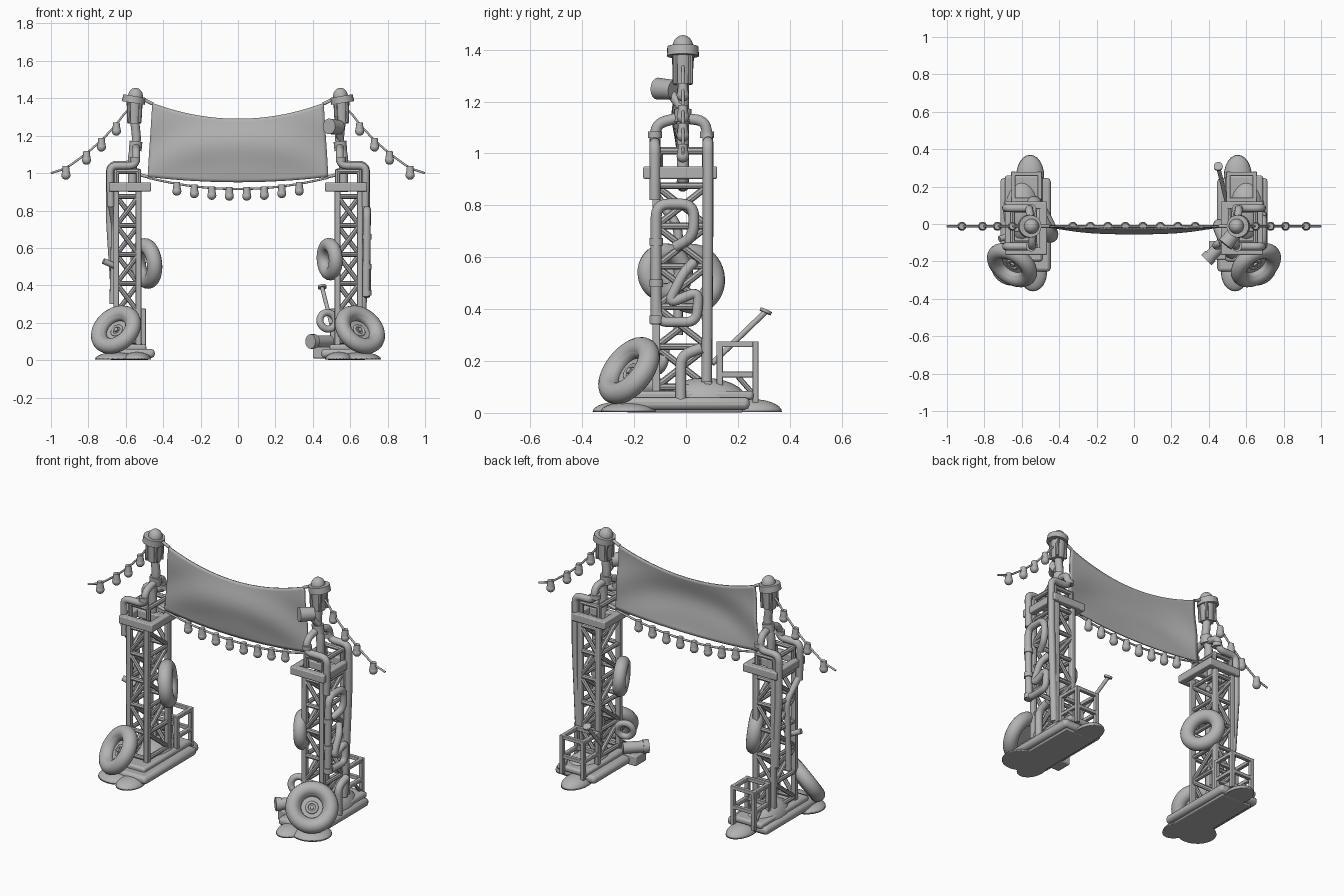
import bpy, math
from math import sin, cos, pi
from mathutils import Vector

if "Cube" in bpy.data.objects:
    bpy.data.objects.remove(bpy.data.objects["Cube"])

mat = bpy.data.materials.new("plain_grey")
mat.use_nodes = True
GREY = (0.45, 0.45, 0.45, 1)
mat.diffuse_color = GREY
mat.node_tree.nodes["Principled BSDF"].inputs["Base Color"].default_value = GREY


def finish(name, smooth=True):
    ob = bpy.context.object
    ob.name = name
    ob.data.materials.clear()
    ob.data.materials.append(mat)
    if smooth:
        bpy.ops.object.shade_smooth_by_angle(angle=math.radians(40))
    return ob


def aim(axis):
    return Vector(axis).to_track_quat('Z', 'Y').to_euler()


def box(name, lo, hi, bevel=0.006):
    lo, hi = Vector(lo), Vector(hi)
    bpy.ops.mesh.primitive_cube_add(size=1, location=(lo + hi) / 2)
    ob = bpy.context.object
    ob.scale = [abs(v) for v in hi - lo]
    bpy.ops.object.transform_apply(location=False, rotation=False)
    mod = ob.modifiers.new("soft_edges", 'BEVEL')
    mod.width, mod.segments = bevel, 2
    return finish(name)


def rod(name, a, b, r, r2=None, sides=16):
    a, b = Vector(a), Vector(b)
    bpy.ops.mesh.primitive_cone_add(vertices=sides, radius1=r, radius2=r if r2 is None else r2,
                                    depth=(b - a).length, location=(a + b) / 2, rotation=aim(b - a))
    return finish(name)


def ball(name, c, size):
    bpy.ops.mesh.primitive_uv_sphere_add(segments=24, ring_count=14, radius=1, location=c)
    bpy.context.object.scale = size
    return finish(name)


def ring(name, c, axis, major, minor):
    bpy.ops.mesh.primitive_torus_add(major_segments=40, minor_segments=16, major_radius=major,
                                     minor_radius=minor, location=c, rotation=aim(axis))
    return finish(name)


def pipe(name, pts, r, bend=0.04):
    # Tube along a path whose corners are rounded
    pts = [Vector(p) for p in pts]
    path = [pts[0]]
    for p, q, n in zip(pts, pts[1:], pts[2:]):
        a = q + (p - q).normalized() * min(bend, (p - q).length * 0.45)
        b = q + (n - q).normalized() * min(bend, (n - q).length * 0.45)
        for i in range(6):
            t = i / 5
            path.append(a * (1 - t) ** 2 + q * 2 * t * (1 - t) + b * t * t)
    path.append(pts[-1])
    cu = bpy.data.curves.new(name, 'CURVE')
    cu.dimensions, cu.bevel_depth, cu.bevel_resolution, cu.use_fill_caps = '3D', r, 3, True
    sp = cu.splines.new('POLY')
    sp.points.add(len(path) - 1)
    for pt, co in zip(sp.points, path):
        pt.co = (*co, 1)
    ob = bpy.data.objects.new(name, cu)
    bpy.context.collection.objects.link(ob)
    bpy.ops.object.select_all(action='DESELECT')
    bpy.context.view_layer.objects.active = ob
    ob.select_set(True)
    bpy.ops.object.convert(target='MESH')
    return finish(name)


def bulb(name, p):
    p = Vector(p)
    rod(name + "_socket", p + Vector((0, 0, 0.012)), p - Vector((0, 0, 0.028)), 0.017, 0.022)
    ball(name, p - Vector((0, 0, 0.036)), (0.024, 0.024, 0.024))


Y = -0.012
for s, side in ((1, "left"), (-1, "right")):
    def P(x, y, z):
        return (s * x, y, z)

    def nm(part):
        return side + "_" + part

    # Base tray and dirt mounds
    box(nm("base_tray"), P(0.445, -0.255, 0.012), P(0.715, 0.245, 0.06), 0.018)
    box(nm("base_foot"), P(0.475, -0.23, 0.002), P(0.685, 0.22, 0.03), 0.006)
    box(nm("base_step"), P(0.49, -0.2, 0.05), P(0.69, 0.26, 0.085), 0.012)
    for i, (c, sz) in enumerate([
            ((0.555, 0.255, 0.003), (0.075, 0.115, 0.05)), ((0.54, -0.26, 0.003), (0.075, 0.1, 0.04)),
            ((0.65, -0.22, 0.003), (0.115, 0.11, 0.04)), ((0.6, 0.07, 0.04), (0.1, 0.17, 0.095))]):
        ob = ball(nm("mound_%d" % i), P(*c), sz)
        for v in ob.data.vertices:
            v.co.z = max(v.co.z, 0)

    # Lattice tower: posts, rungs and diagonals on all four sides
    xs, ys = (0.532, 0.65), (-0.115, 0.085)
    corners = [(xs[0], ys[0]), (xs[1], ys[0]), (xs[1], ys[1]), (xs[0], ys[1])]
    levels = [0.1 + 0.155 * i for i in range(6)]
    for i, (x, y) in enumerate(corners):
        box(nm("post_%d" % i), P(x - 0.015, y - 0.015, 0.03), P(x + 0.015, y + 0.015, 0.92), 0.005)
        x2, y2 = corners[(i + 1) % 4]
        for k, z in enumerate(levels):
            rod(nm("rung"), P(x, y, z), P(x2, y2, z), 0.013, sides=8)
            if k < 5:
                a, b = ((x, y), (x2, y2)) if (k + i) % 2 else ((x2, y2), (x, y))
                rod(nm("brace"), P(*a, z), P(*b, levels[k + 1]), 0.013, sides=8)

    # Deck and the open frame on top of it
    for x in (0.485, 0.67):
        box(nm("deck_side"), P(x - 0.02, -0.165, 0.902), P(x + 0.02, 0.12, 0.95))
    for y in (-0.145, -0.02, 0.1):
        box(nm("deck_beam"), P(0.468, y - 0.02, 0.902), P(0.685, y + 0.02, 0.95))
    for x, y in corners:
        rod(nm("frame_leg"), P(x, y * 0.9, 0.94), P(x, y * 0.9, 1.02), 0.014, sides=8)
    for i in range(4):
        a, b = corners[i], corners[(i + 1) % 4]
        rod(nm("frame_rail"), P(a[0], a[1] * 0.9, 1.01), P(b[0], b[1] * 0.9, 1.01), 0.014, sides=8)

    # Bent pipes rising past the deck
    foot = 0.12 if s > 0 else 0.36
    pipe(nm("rear_pipe"), [P(0.66, 0.08, foot), P(0.685, 0.085, 0.75), P(0.685, 0.085, 1.045),
                           P(0.56, 0.085, 1.045), P(0.56, 0.075, 1.125), P(0.55, 0, 1.135)], 0.021)
    pipe(nm("front_pipe"), [P(0.68, -0.12, 0.82), P(0.685, -0.12, 1.04), P(0.545, -0.12, 1.04),
                            P(0.545, -0.115, 1.115), P(0.545, -0.02, 1.14)], 0.021)
    for y in (-0.12, 0.08):
        rod(nm("pipe_collar"), P(0.55, y, 1.06), P(0.55, y, 1.085), 0.027)

    # Mast and lantern
    pipe(nm("mast"), [P(0.565, Y, 0.9), P(0.565, Y, 1.1), P(0.54, Y, 1.17), P(0.555, Y, 1.3)], 0.024)
    rod(nm("mast_collar"), P(0.55, Y, 1.12), P(0.545, Y, 1.17), 0.034)
    rod(nm("lantern_body"), P(0.555, Y, 1.265), P(0.552, Y, 1.39), 0.036, 0.044, 20)
    for k in range(4):
        a = k * pi / 2 + pi / 4
        dx, dy = cos(a) * 0.042, sin(a) * 0.042
        rod(nm("lantern_bar"), P(0.555 + dx, Y + dy, 1.27), P(0.552 + dx, Y + dy, 1.39), 0.01, sides=8)
    rod(nm("lantern_rim"), P(0.56, Y, 1.375), P(0.554, Y, 1.412), 0.062, 0.06, 24)
    ball(nm("lantern_dome"), P(0.548, Y, 1.41), (0.04, 0.04, 0.046))

    # Rear cage
    cx, cy = (0.505, 0.645), (0.13, 0.268)
    for x in cx:
        for y in cy:
            box(nm("cage_post"), P(x - 0.012, y - 0.012, 0.04), P(x + 0.012, y + 0.012, 0.276), 0.003)
        for z in (0.148, 0.265):
            box(nm("cage_side_bar"), P(x - 0.011, cy[0], z - 0.011), P(x + 0.011, cy[1], z + 0.011), 0.003)
    for y in cy:
        for z in (0.148, 0.265):
            box(nm("cage_cross_bar"), P(cx[0], y - 0.011, z - 0.011), P(cx[1], y + 0.011, z + 0.011), 0.003)
    rod(nm("cage_brace"), P(0.645, 0.2, 0.14), P(0.645, 0.27, 0.06), 0.01, sides=8)

    # Leaning tyre at the foot, with a deep recessed rim
    c, d = Vector(P(0.652, -0.22, 0.163)), Vector(P(0.47, -0.68, 0.55)).normalized()
    ring(nm("foot_tyre"), c, d, 0.105, 0.042)
    ring(nm("foot_tyre_wall"), c, d, 0.092, 0.032)
    rod(nm("foot_rim"), c - d * 0.025, c - d * 0.008, 0.075, sides=32)
    ring(nm("foot_hub_ring"), c - d * 0.008, d, 0.028, 0.008)
    rod(nm("foot_hub"), c - d * 0.01, c + d * 0.004, 0.012)

    # Outer light string
    pts = [P(0.5, Y, 1.4), P(0.6, Y, 1.33), P(0.65, Y, 1.26), P(0.73, Y, 1.175),
           P(0.81, Y, 1.105), P(0.92, Y, 1.025), P(1, Y, 1.0)]
    pipe(nm("outer_cord"), pts, 0.006)
    for p in pts[2:6]:
        bulb(nm("outer_bulb"), p)

    # Banner ties
    rod(nm("top_tie"), P(0.54, Y, 1.41), P(0.455, Y, 1.37), 0.009)
    rod(nm("bottom_tie"), P(0.56, Y, 1.0), P(0.48, Y, 0.98), 0.009)

# Hung tyres on the inner tower faces
ring("left_hung_tyre", (0.49, -0.08, 0.54), (0.87, 0.4, 0.05), 0.077, 0.037)
ring("right_hung_tyre", (-0.49, 0.025, 0.517), (0.87, 0.45, 0.1), 0.095, 0.041)

# Winding pipework on the left tower
pipe("outer_loop_pipe", [(0.685, -0.115, 0.34), (0.69, -0.115, 0.805), (0.69, 0.03, 0.805),
                         (0.69, 0.03, 0.68), (0.66, -0.04, 0.64)], 0.021, 0.05)
pipe("inner_loop_pipe", [(0.685, -0.115, 0.5), (0.685, -0.11, 0.35), (0.69, 0.04, 0.35), (0.69, 0.05, 0.47),
                         (0.69, -0.07, 0.42), (0.69, -0.01, 0.54), (0.66, 0.03, 0.58)], 0.02)
pipe("drain_pipe", [(0.69, -0.02, 0.03), (0.69, -0.02, 0.22), (0.69, 0.06, 0.25)], 0.022)
for z in (0.36, 0.5, 0.66):
    rod("loop_collar", (0.688, -0.115, z - 0.015), (0.688, -0.115, z + 0.015), 0.026)

# Lever, hose, outlet and horn on the left tower
rod("lever", (0.5, 0.1, 0.19), (0.45, 0.305, 0.388), 0.011)
rod("lever_knob", (0.451, 0.305, 0.386), (0.45, 0.31, 0.397), 0.024)
ring("hose_coil", (0.48, -0.1, 0.21), (0.35, -0.9, 0.2), 0.045, 0.019)
rod("outlet", (0.49, -0.09, 0.1), (0.4, -0.18, 0.1), 0.033)
rod("outlet_lip", (0.41, -0.17, 0.1), (0.387, -0.193, 0.1), 0.039)
box("outlet_block", (0.4, -0.19, 0.01), (0.5, -0.09, 0.07))
rod("horn", (0.54, -0.045, 1.245), (0.487, -0.11, 1.25), 0.038, 0.042, 24)
rod("horn_bracket", (0.55, -0.02, 1.18), (0.525, -0.065, 1.24), 0.018)

# Spout and downpipe on the right tower
rod("spout", (-0.65, -0.06, 0.5), (-0.72, -0.08, 0.53), 0.016)
pipe("right_downpipe", [(-0.68, -0.12, 0.84), (-0.66, -0.03, 0.72), (-0.67, -0.03, 0.3)], 0.018)

# Sagging cloth banner with soft folds
bpy.ops.mesh.primitive_grid_add(x_subdivisions=48, y_subdivisions=20, size=2)
banner = bpy.context.object
for v in banner.data.vertices:
    u, t = v.co.x, (v.co.y + 1) / 2
    belly = 1 - u * u
    top, low = 1.375 - 0.085 * belly, 0.98 - 0.028 * belly
    fold = 0.006 * sin(5 * u * u + 7 * t) * sin(pi * t)
    v.co = (u * (0.483 - 0.025 * t), Y - belly * (0.01 + 0.026 * sin(pi * t)) + fold, low + (top - low) * t)
finish("banner")
mod = banner.modifiers.new("cloth_thickness", 'SOLIDIFY')
mod.thickness, mod.offset = 0.008, 0

# Light string under the banner
pipe("lower_cord", [(0.48 * k / 10, Y, 0.915 + 0.06 * (k / 10) ** 2) for k in range(-10, 11)], 0.006)
for k in range(8):
    x = -0.327 + 0.0935 * k
    bulb("lower_bulb", (x, Y, 0.912 + 0.06 * (x / 0.48) ** 2))
